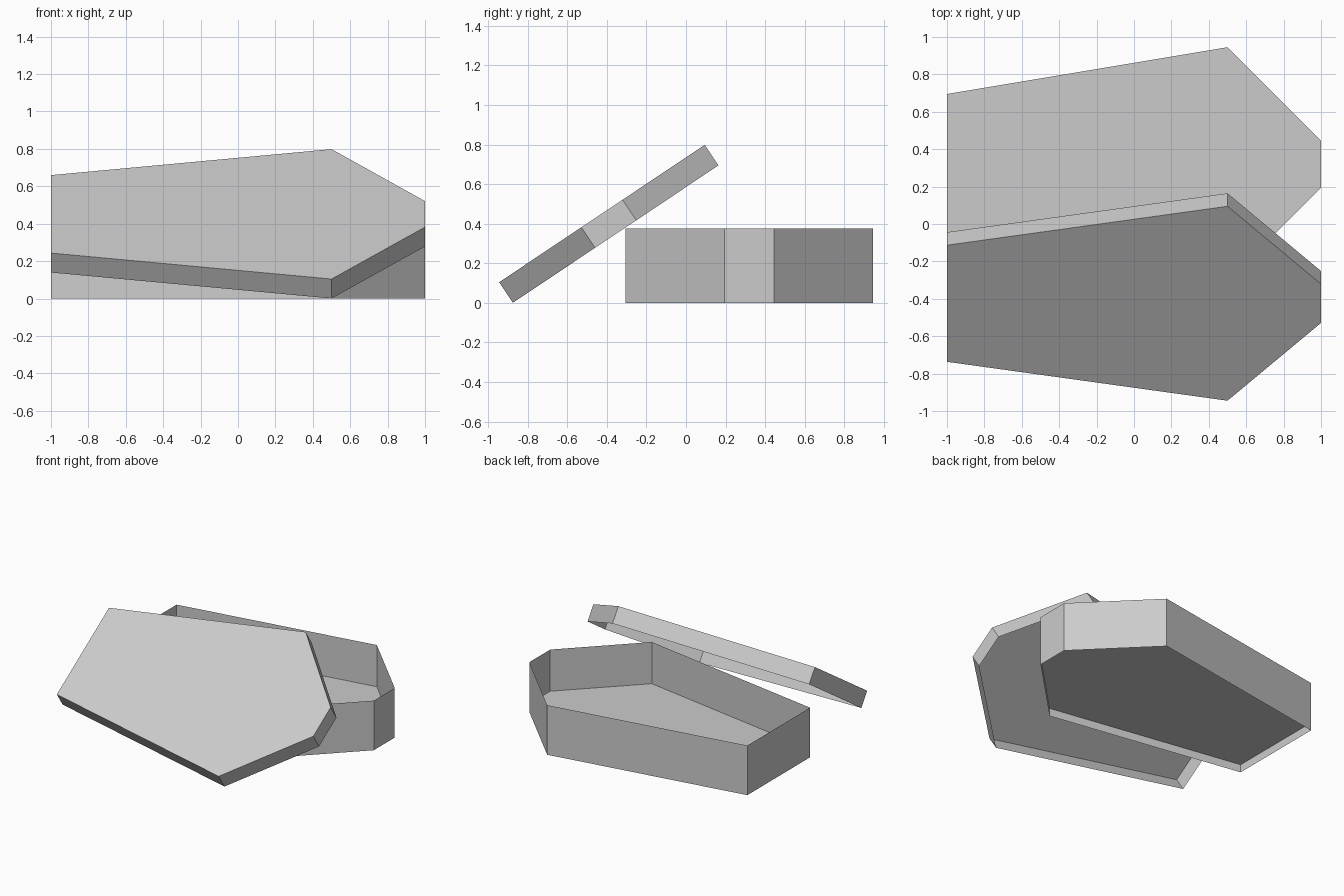
import bpy, bmesh, math

old = bpy.data.objects.get("Cube")
if old:
    bpy.data.objects.remove(old, do_unlink=True)

# Single grey material
grey = bpy.data.materials.new("plain_grey")
grey.use_nodes = True
GREY = (0.6, 0.6, 0.6, 1)
grey.diffuse_color = GREY
grey.node_tree.nodes["Principled BSDF"].inputs["Base Color"].default_value = GREY

# Half outline as (x, half width), mirrored across the long axis
HALF = [(-1, 0.375), (0.5, 0.625), (1, 0.125)]
OUTLINE = [(x, -w) for x, w in HALF] + [(x, w) for x, w in reversed(HALF)]


def thin_shell(name, bottom, top, panel, location, tilt=0):
    """Thin hexagonal wall ring closed by one flat panel at height panel."""
    bm = bmesh.new()
    low = [bm.verts.new((x, y, bottom)) for x, y in OUTLINE]
    high = [bm.verts.new((x, y, top)) for x, y in OUTLINE]
    for i in range(len(OUTLINE)):
        j = (i + 1) % len(OUTLINE)
        bm.faces.new((low[i], low[j], high[j], high[i]))
    if panel == top:
        bm.faces.new(high)
    else:
        bm.faces.new([bm.verts.new((x, y, panel)) for x, y in OUTLINE])
    mesh = bpy.data.meshes.new(name)
    bm.to_mesh(mesh)
    bm.free()
    mesh.materials.append(grey)
    obj = bpy.data.objects.new(name, mesh)
    obj.location = location
    obj.rotation_euler.x = tilt
    bpy.context.collection.objects.link(obj)


# Open box with a raised floor
thin_shell("coffin_box", 0, 0.375, 0.06, (0, 0.32, 0))

# Hollow lid leaning against the front of the box
thin_shell("coffin_lid", -0.125, 0, 0, (0, -0.425, 0.4515), math.radians(33.75))
